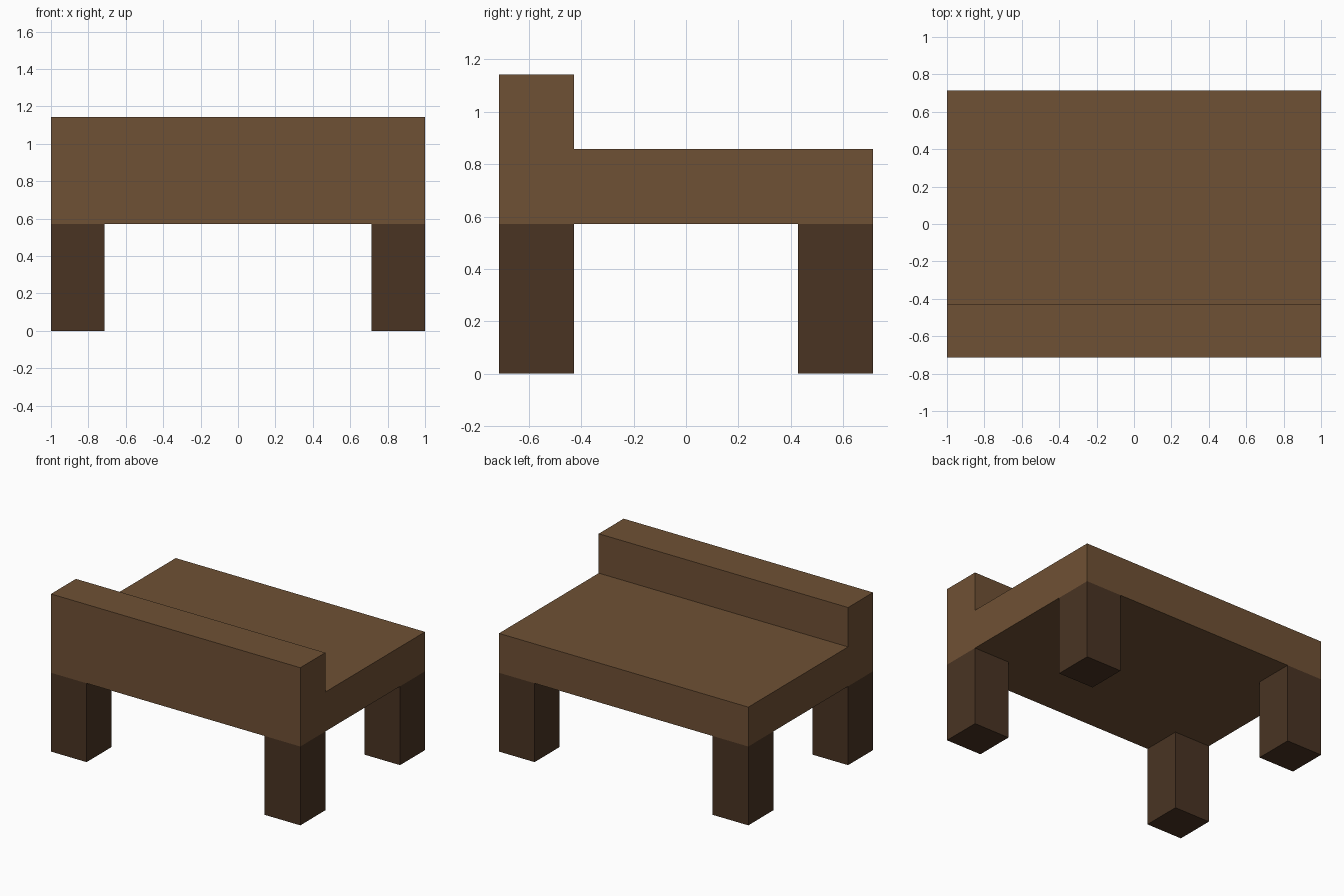
import bpy
import bmesh

cube = bpy.data.objects.get("Cube")
if cube:
    bpy.data.objects.remove(cube, do_unlink=True)

U = 1 / 7  # grid unit: the bench is 14 x 10 x 8 units


def material(name, rgb):
    mat = bpy.data.materials.new(name)
    mat.use_nodes = True
    color = (*rgb, 1.0)
    mat.diffuse_color = color
    mat.node_tree.nodes["Principled BSDF"].inputs["Base Color"].default_value = color
    return mat


def extrude_profile(name, profile, x0, x1, mat):
    """Extrude a (y, z) side profile from x0 to x1, all in grid units."""
    bm = bmesh.new()
    face = bm.faces.new([bm.verts.new((x0 * U, y * U, z * U)) for y, z in profile])
    result = bmesh.ops.extrude_face_region(bm, geom=[face])
    verts = [g for g in result["geom"] if isinstance(g, bmesh.types.BMVert)]
    bmesh.ops.translate(bm, verts=verts, vec=((x1 - x0) * U, 0, 0))
    bmesh.ops.recalc_face_normals(bm, faces=bm.faces)
    mesh = bpy.data.meshes.new(name)
    bm.to_mesh(mesh)
    bm.free()
    mesh.materials.append(mat)
    obj = bpy.data.objects.new(name, mesh)
    bpy.context.scene.collection.objects.link(obj)
    return obj


wood = material("brown wood", (0.159, 0.082, 0.035))
dark_wood = material("dark brown wood", (0.068, 0.034, 0.0165))

# Seat slab with the raised ledge along the front edge
extrude_profile("seat_with_ledge",
                [(-5, 4), (5, 4), (5, 6), (-3, 6), (-3, 8), (-5, 8)],
                -7, 7, wood)

# Four square legs, flush with the corners
for x_name, x in (("right", -7), ("left", 5)):
    for y_name, y in (("front", -5), ("back", 3)):
        extrude_profile(f"{y_name}_{x_name}_leg",
                        [(y, 0), (y + 2, 0), (y + 2, 4), (y, 4)],
                        x, x + 2, dark_wood)
